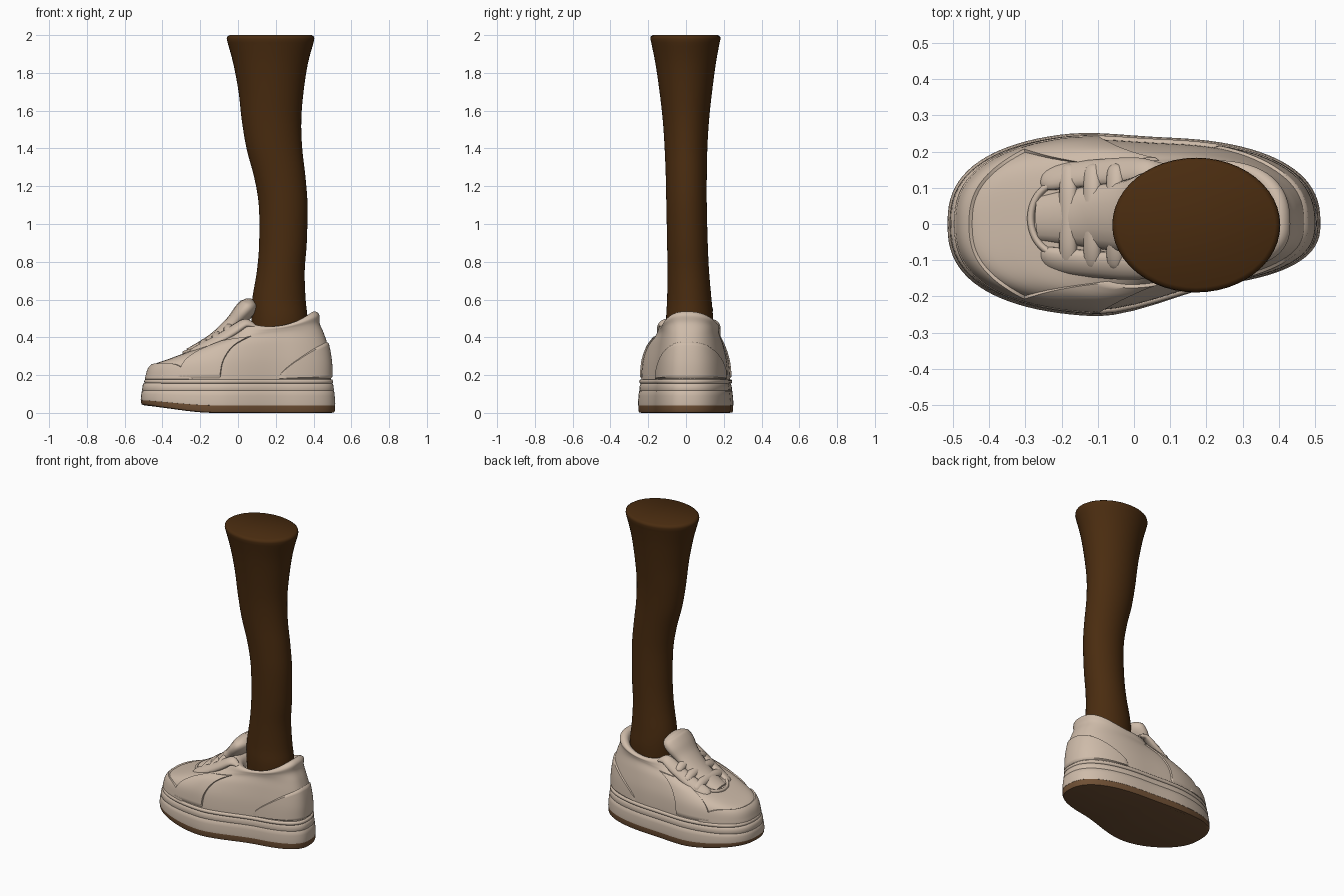
import bpy, bmesh, math
from mathutils import Vector

if "Cube" in bpy.data.objects:
    bpy.data.objects.remove(bpy.data.objects["Cube"])

def material(name, rgb):
    m = bpy.data.materials.new(name)
    m.diffuse_color = (*rgb, 1)
    m.use_nodes = True
    m.node_tree.nodes["Principled BSDF"].inputs["Base Color"].default_value = m.diffuse_color
    return m

BEIGE = material("beige leather", (0.62, 0.50, 0.40))
SKIN = material("dark brown leg", (0.068, 0.025, 0.005))
GUM = material("brown outsole", (0.16, 0.08, 0.035))

def interp(rows, t):
    """Catmull-Rom blend between rows of numbers."""
    n = len(rows)
    i = max(0, min(int(t), n - 2))
    f = t - i
    p0, p1, p2, p3 = (rows[max(0, min(n - 1, i + j))] for j in (-1, 0, 1, 2))
    return [b + 0.5 * f * (c - a + f * (2 * a - 5 * b + 4 * c - d + f * (3 * (b - c) + d - a)))
            for a, b, c, d in zip(p0, p1, p2, p3)]

def loft(name, rings, mat, closed=True, caps=True, sharp=50):
    bm = bmesh.new()
    vs = [[bm.verts.new(p) for p in r] for r in rings]
    n = len(rings[0])
    for a, b in zip(vs, vs[1:]):
        for i in range(n if closed else n - 1):
            j = (i + 1) % n
            bm.faces.new((a[i], a[j], b[j], b[i]))
    if caps:
        bm.faces.new(vs[0])
        bm.faces.new(vs[-1])
    if closed:
        bmesh.ops.recalc_face_normals(bm, faces=bm.faces)
    me = bpy.data.meshes.new(name)
    bm.to_mesh(me)
    bm.free()
    for p in me.polygons:
        p.use_smooth = True
    me.set_sharp_from_angle(angle=math.radians(sharp))
    me.materials.append(mat)
    ob = bpy.data.objects.new(name, me)
    bpy.context.collection.objects.link(ob)
    return ob

def spow(v, e):
    return math.copysign(abs(v) ** e, v)

def smooth(v, lo, hi):
    v = max(0, min(1, (v - lo) / (hi - lo)))
    return v * v * (3 - 2 * v)

def half_width(x, side):
    """Footprint half width: fuller outer side, pinched inner waist."""
    if side >= 0:
        return 0.257 - 0.017 * smooth(x, -0.2, 0.1)
    return 0.257 - 0.079 * smooth(x, -0.12, 0.27)

def footprint(a, xf, xb, k):
    xn, s = spow(math.cos(a), 0.8), spow(math.sin(a), 0.8)
    x = (xf + xb) / 2 + (xb - xf) / 2 * xn
    return x, k * half_width(x, s) * s, xn

N = 96
ANG = [2 * math.pi * i / N for i in range(N)]

# Sole layers: grown from the footprint, with a lifted toe
def sole_ring(inset, z, lift):
    r = []
    for a in ANG:
        x, y, _ = footprint(a, -0.515 + inset, 0.515 - inset, 1 - inset / 0.25)
        r.append((x, y, z + lift * smooth(-x, 0.12, 0.6)))
    return r

loft("outsole", [sole_ring(*p) for p in
     ((0.02, 0, 0.045), (0.006, 0.003, 0.045), (0.002, 0.012, 0.045), (0.002, 0.042, 0.03))], GUM)
loft("midsole", [sole_ring(*p) for p in
     ((0.01, 0.038, 0.03), (0.001, 0.04, 0.03), (0, 0.05, 0.025), (0.003, 0.09, 0.01),
      (0.006, 0.115, 0), (0.009, 0.118, 0), (0.007, 0.122, 0), (0.01, 0.145, 0),
      (0.016, 0.157, 0), (0.028, 0.163, 0), (0.06, 0.163, 0))], BEIGE)

# Upper: key rings of toe x, heel x, width scale, toe z, side z, heel z
KEYS = [(-0.485, 0.492, 0.93, 0.14, 0.14, 0.14),
        (-0.483, 0.493, 0.93, 0.19, 0.20, 0.20),
        (-0.455, 0.490, 0.90, 0.25, 0.28, 0.27),
        (-0.36, 0.477, 0.82, 0.288, 0.36, 0.35),
        (-0.20, 0.455, 0.74, 0.35, 0.41, 0.42),
        (-0.08, 0.432, 0.73, 0.415, 0.435, 0.475),
        (-0.01, 0.430, 0.73, 0.475, 0.452, 0.52),
        (0.02, 0.405, 0.66, 0.49, 0.460, 0.537),
        (0.06, 0.375, 0.56, 0.47, 0.445, 0.515),
        (0.08, 0.360, 0.50, 0.42, 0.40, 0.43)]

def upper(a, t):
    xf, xb, k, zf, zm, zb = interp(KEYS, t)
    x, y, c = footprint(a, xf, xb, k)
    return Vector((x, y, zm + (zb - zf) / 2 * c + ((zf + zb) / 2 - zm) * c * c))

loft("shoe_upper", [[upper(a, i / 5) for a in ANG] for i in range(46)], BEIGE)

# Sewn panels: patches that follow the upper, raised slightly, edges tucked in
def panel(name, a0, a1, t0, top, height=0.008, nu=48, nv=16):
    grid = []
    for j in range(nv + 1):
        row = []
        for i in range(nu + 1):
            a = a0 + (a1 - a0) * i / nu
            t = t0 + (top(2 * i / nu - 1) - t0) * j / nv
            p = upper(a, t)
            nrm = (upper(a + 0.01, t) - upper(a - 0.01, t)).cross(
                upper(a, t + 0.02) - upper(a, t - 0.02)).normalized()
            edge = i in (0, nu) or j in (0, nv)
            row.append(p + nrm * (-0.004 if edge else height))
        grid.append(row)
    loft(name, grid, BEIGE, closed=False, caps=False)

panel("heel_counter", -1.22, 1.22, 0.7, lambda u: 0.8 + 2.6 * (1 - u * u) ** 0.7)
panel("toe_guard", math.pi - 1.15, math.pi + 1.15, 0.7, lambda u: 0.8 + 1.35 * (1 - u ** 6))
for side, mid in (("inner", -1.95), ("outer", 1.95)):
    panel(side + "_side_panel", mid - 0.25, mid + 0.25, 0.7, lambda u: 4.2)

# Tubes with an oval section, swept along a smooth path
def sweep(name, path, wide, thick, across, closed=False, steps=6, n=16):
    """path rows: x, y, z, scale; across is the width direction."""
    if closed:
        pts = [list(p) for p in path]
    else:
        pts = [interp(path, i / steps) for i in range((len(path) - 1) * steps + 1)]
    rings = []
    m = len(pts)
    for i in range(m + 1 if closed else m):
        q = pts[i % m]
        b, c = (pts[(i - 1) % m], pts[(i + 1) % m]) if closed else (pts[max(i - 1, 0)], pts[min(i + 1, m - 1)])
        tan = (Vector(c[:3]) - Vector(b[:3])).normalized()
        up = Vector(across).cross(tan).normalized()
        w = tan.cross(up)
        rings.append([Vector(q[:3]) + w * (wide * q[3] * math.cos(2 * math.pi * k / n))
                      + up * (thick * q[3] * math.sin(2 * math.pi * k / n)) for k in range(n)])
    loft(name, rings, BEIGE, caps=not closed)

# Welt piping where upper meets sole
sweep("welt_piping", [(*upper(a, 0.45).xy, 0.166, 1) for a in ANG], 0.012, 0.011, (0, 0, 1), closed=True)

# Tongue, rising through the throat to a padded tip
sweep("tongue", [(-0.26, 0.015, 0.315, 0.6), (-0.13, 0.02, 0.385, 0.8), (-0.03, 0.02, 0.47, 0.95),
                 (0.025, 0.02, 0.53, 1.15), (0.058, 0.02, 0.567, 1.1), (0.07, 0.02, 0.59, 0.75),
                 (0.076, 0.02, 0.602, 0.15)], 0.105, 0.045, (0, 1, 0))

# Lace stays either side of the throat
for side, s in (("inner", -1), ("outer", 1)):
    y = lambda v: 0.015 + s * v
    sweep(side + "_lace_stay", [(-0.255, y(0.105), 0.305, 0.2), (-0.24, y(0.108), 0.318, 0.8),
                                (-0.19, y(0.118), 0.342, 1), (-0.1, y(0.127), 0.39, 1),
                                (-0.02, y(0.132), 0.44, 1), (0.04, y(0.135), 0.475, 0.8),
                                (0.09, y(0.14), 0.46, 0.3)], 0.04, 0.022, (0, 1, -0.6 * s))

# Laces across the throat
for i, (x, z) in enumerate(((-0.182, 0.366), (-0.115, 0.408), (-0.052, 0.452))):
    sweep("lace_%d" % (i + 1), [(x, -0.118, z - 0.03, 0.2), (x, -0.11, z - 0.018, 0.85),
                                (x, -0.06, z, 1), (x, 0.02, z + 0.006, 1), (x, 0.1, z, 1),
                                (x, 0.15, z - 0.018, 0.85), (x, 0.158, z - 0.03, 0.2)],
          0.027, 0.019, (1, 0, 0.7))

# Vamp edge arching around the front of the throat
sweep("throat_edge", [(-0.2 - 0.085 * math.sin(b), 0.015 - 0.1 * math.cos(b),
                       0.342 - 0.025 * math.sin(b), 1) for b in [math.pi * i / 8 for i in range(9)]],
      0.012, 0.010, (0, 0, 1))

# Leg: oval sections of z, x range, y range
LEG = [(0.38, 0.075, 0.365, -0.10, 0.14), (0.5, 0.072, 0.368, -0.105, 0.143),
       (0.6, 0.075, 0.358, -0.10, 0.135), (0.75, 0.10, 0.353, -0.098, 0.122),
       (0.9, 0.112, 0.364, -0.10, 0.115), (1.1, 0.11, 0.368, -0.104, 0.11),
       (1.25, 0.085, 0.357, -0.107, 0.11), (1.4, 0.045, 0.34, -0.113, 0.113),
       (1.55, 0.02, 0.335, -0.123, 0.122), (1.7, 0.003, 0.347, -0.14, 0.138),
       (1.85, -0.025, 0.37, -0.162, 0.158), (1.96, -0.055, 0.4, -0.184, 0.178)]
sections = [interp(LEG, i / 4) for i in range(4 * len(LEG) - 3)]
sections += [(1.98, -0.06, 0.404, -0.189, 0.183), (1.992, -0.057, 0.402, -0.187, 0.181),
             (2.0, -0.045, 0.39, -0.175, 0.169)]
loft("leg", [[((x0 + x1) / 2 + (x1 - x0) / 2 * math.cos(a),
               (y0 + y1) / 2 + (y1 - y0) / 2 * math.sin(a), z) for a in ANG[::2]]
             for z, x0, x1, y0, y1 in sections], SKIN)
